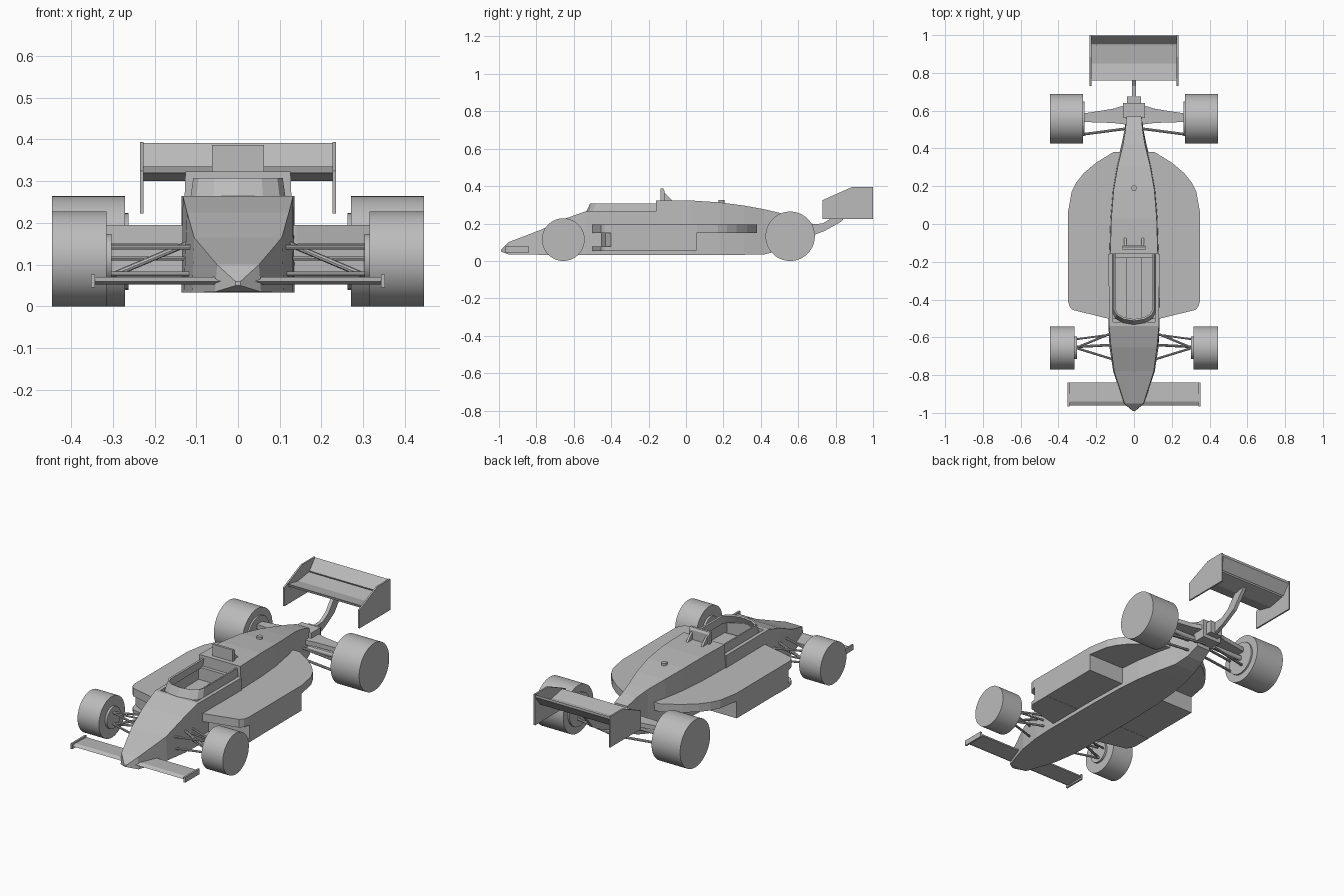
import bpy, bmesh, math
from mathutils import Vector

cube = bpy.data.objects.get("Cube")
if cube:
    bpy.data.objects.remove(cube, do_unlink=True)

grey = bpy.data.materials.new("body_grey")
grey.use_nodes = True
grey.diffuse_color = (0.5, 0.5, 0.5, 1)
grey.node_tree.nodes["Principled BSDF"].inputs["Base Color"].default_value = (0.5, 0.5, 0.5, 1)
SIDES = (("left", 1), ("right", -1))


def finish(name, bm, smooth=False):
    bmesh.ops.recalc_face_normals(bm, faces=bm.faces)
    mesh = bpy.data.meshes.new(name)
    bm.to_mesh(mesh)
    bm.free()
    mesh.materials.append(grey)
    ob = bpy.data.objects.new(name, mesh)
    bpy.context.collection.objects.link(ob)
    if smooth:
        bpy.ops.object.select_all(action="DESELECT")
        ob.select_set(True)
        bpy.context.view_layer.objects.active = ob
        bpy.ops.object.shade_smooth_by_angle(angle=math.radians(30))
    return ob


def loft(rings, caps=True):
    """Skin closed rings of equal length."""
    bm = bmesh.new()
    loops = [[bm.verts.new(p) for p in ring] for ring in rings]
    n = len(loops[0])
    for a, b in zip(loops, loops[1:]):
        for i in range(n):
            j = (i + 1) % n
            bm.faces.new((a[i], a[j], b[j], b[i]))
    if caps:
        bm.faces.new(loops[0])
        bm.faces.new(loops[-1])
    return bm


def side_prism(name, outline, x0, x1):
    """Outline in (y, z), extruded across x."""
    return finish(name, loft([[(x, y, z) for y, z in outline] for x in (x0, x1)]))


def plan_prism(name, outline, z0, z1, s=1):
    """Outline in (x, y), extruded up z."""
    return finish(name, loft([[(s * x, y, z) for x, y in outline] for z in (z0, z1)]))


def box(name, x0, x1, y0, y1, z0, z1):
    return side_prism(name, [(y0, z0), (y1, z0), (y1, z1), (y0, z1)], x0, x1)


def tube(name, a, b, r, sides=8, smooth=True):
    """Cylinder between two points."""
    a, b = Vector(a), Vector(b)
    rot = (b - a).to_track_quat("Z", "Y")
    angles = [2 * math.pi * i / sides for i in range(sides)]
    ring = [rot @ Vector((r * math.cos(t), r * math.sin(t), 0)) for t in angles]
    return finish(name, loft([[p + end for p in ring] for end in (a, b)]), smooth)


def hull(sections):
    """Sections: y, bottom half width, top half width, bottom z, top z."""
    return loft([[(-wb, y, zb), (wb, y, zb), (wt, y, zt), (-wt, y, zt)]
                 for y, wb, wt, zb, zt in sections])


# Nose and cockpit tub, with the cockpit floor sunk into the top
bm = hull([
    (-0.99, 0.006, 0.006, 0.05, 0.06),
    (-0.95, 0.055, 0.05, 0.035, 0.1),
    (-0.78, 0.11, 0.105, 0.033, 0.165),
    (-0.65, 0.13, 0.122, 0.033, 0.225),
    (-0.54, 0.135, 0.132, 0.033, 0.264),
    (-0.16, 0.135, 0.135, 0.033, 0.264),
])
bm.faces.ensure_lookup_table()
bmesh.ops.recalc_face_normals(bm, faces=bm.faces)
top = [f for f in bm.faces if f.normal.z > 0.9 and -0.4 < f.calc_center_median().y < -0.3]
bmesh.ops.inset_individual(bm, faces=top, thickness=0.028)
floor = bmesh.ops.extrude_discrete_faces(bm, faces=top)["faces"]
for f in floor:
    bmesh.ops.translate(bm, verts=f.verts, vec=(0, 0, -0.17))
finish("nose_and_tub", bm)

# Cockpit coaming with a rounded screen
right_half = [(0.114, -0.16), (0.114, -0.47), (0.1, -0.5), (0.06, -0.525), (0, -0.535)]
path = right_half + [(-x, y) for x, y in reversed(right_half[:-1])]
bm = bmesh.new()
rows = [[bm.verts.new((x * k, -0.16 + (y + 0.16) * k, z)) for x, y in path]
        for z, k in ((0.26, 1), (0.308, 0.94))]
for i in range(len(path) - 1):
    bm.faces.new((rows[0][i], rows[0][i + 1], rows[1][i + 1], rows[1][i]))
coaming = finish("cockpit_coaming", bm)
coaming.modifiers.new("thickness", "SOLIDIFY").thickness = 0.01

# Engine cover tapering to the tail
finish("engine_cover", hull([
    (-0.16, 0.135, 0.126, 0.033, 0.323),
    (0.03, 0.13, 0.12, 0.033, 0.323),
    (0.18, 0.117, 0.108, 0.033, 0.313),
    (0.31, 0.095, 0.085, 0.033, 0.296),
    (0.42, 0.066, 0.058, 0.035, 0.276),
    (0.5, 0.05, 0.045, 0.055, 0.257),
    (0.57, 0.042, 0.04, 0.09, 0.235),
]))
tube("filler_cap", (0, 0.19, 0.29), (0, 0.19, 0.325), 0.015, 16)

# Headrest plate and its two braces
side_prism("headrest", [(-0.135, 0.32), (-0.115, 0.32), (-0.115, 0.375),
                        (-0.122, 0.387), (-0.135, 0.387)], -0.062, 0.062)
for side, s in SIDES:
    side_prism(side + "_headrest_brace", [(-0.12, 0.32), (-0.07, 0.32), (-0.12, 0.37)],
               s * 0.04, s * 0.052)

# Gearbox and rear wing blade
box("gearbox", -0.058, 0.058, 0.56, 0.64, 0.11, 0.215)
box("gearbox_tail", -0.038, 0.038, 0.64, 0.675, 0.13, 0.2)
side_prism("rear_wing_blade", [(0.66, 0.13), (0.74, 0.16), (0.83, 0.21), (0.91, 0.31),
                               (0.84, 0.305), (0.78, 0.23), (0.73, 0.2), (0.66, 0.195)],
           -0.01, 0.01)

# Rear wing planes
side_prism("rear_wing_main", [(0.76, 0.335), (0.765, 0.32), (0.85, 0.3), (0.945, 0.32),
                              (0.945, 0.332), (0.85, 0.318)], -0.228, 0.228)
side_prism("rear_wing_flap", [(0.95, 0.335), (0.955, 0.322), (0.998, 0.378), (0.998, 0.392)],
           -0.228, 0.228)

# Front wing plane
side_prism("front_wing", [(-0.96, 0.06), (-0.94, 0.053), (-0.84, 0.057), (-0.84, 0.065),
                          (-0.94, 0.07)], -0.348, 0.348)

pod_tail = [(0.35, 0.06), (0.33, 0.17), (0.305, 0.22), (0.265, 0.27), (0.2, 0.325),
            (0.11, 0.38), (0.04, 0.38)]
pod_front = [(0.04, -0.505), (0.14, -0.5), (0.325, -0.455), (0.342, -0.435), (0.35, -0.405)]

for side, s in SIDES:
    # Wing end plates
    side_prism(side + "_rear_end_plate", [(0.73, 0.223), (1, 0.223), (1, 0.394),
                                          (0.885, 0.394), (0.73, 0.325)], s * 0.226, s * 0.235)
    box(side + "_front_end_plate", s * 0.342, s * 0.352, -0.965, -0.84, 0.046, 0.076)

    # Side pod: overhanging top, lower box and intake lip
    plan_prism(side + "_pod_top", pod_front + pod_tail, 0.15, 0.195, s)
    plan_prism(side + "_pod_box", [(0.04, -0.465), (0.3, -0.43), (0.35, -0.4),
                                   (0.35, 0.055), (0.04, 0.055)], 0.055, 0.152, s)
    plan_prism(side + "_pod_lip", pod_front + [(0.35, -0.3), (0.04, -0.3)], 0.054, 0.076, s)

    # Wheels and hubs
    tube(side + "_front_wheel", (s * 0.315, -0.656, 0.114), (s * 0.446, -0.656, 0.114), 0.114, 64)
    tube(side + "_front_hub", (s * 0.303, -0.656, 0.114), (s * 0.32, -0.656, 0.114), 0.06, 32)
    tube(side + "_rear_wheel", (s * 0.271, 0.557, 0.132), (s * 0.446, 0.557, 0.132), 0.132, 64)
    tube(side + "_rear_hub", (s * 0.262, 0.557, 0.132), (s * 0.28, 0.557, 0.132), 0.092, 32)
    tube(side + "_rear_axle", (s * 0.03, 0.557, 0.132), (s * 0.265, 0.557, 0.132), 0.014, 12)

    # Front wishbones, push rod and steering arm
    for level, z in (("upper", 0.142), ("lower", 0.078)):
        for end, y in (("fore", -0.72), ("aft", -0.57)):
            tube(f"{side}_front_{level}_{end}_arm", (s * 0.1, y, z),
                 (s * 0.308, -0.656, z), 0.006)
    tube(side + "_front_push_rod", (s * 0.11, -0.64, 0.155), (s * 0.305, -0.65, 0.073), 0.007)
    tube(side + "_steering_arm", (s * 0.1, -0.582, 0.115), (s * 0.305, -0.61, 0.115), 0.005)

    # Rear suspension: wide upper arm and lower rods
    plan_prism(side + "_rear_upper_arm", [(0.03, 0.525), (0.11, 0.535), (0.268, 0.54),
                                          (0.268, 0.585), (0.11, 0.61), (0.03, 0.635)],
               0.16, 0.185, s)
    for level, z in (("upper", 0.15), ("lower", 0.09)):
        tube(f"{side}_rear_{level}_rod", (s * 0.04, 0.505, z), (s * 0.268, 0.475, z), 0.007)
    tube(side + "_rear_lower_link", (s * 0.03, 0.62, 0.085), (s * 0.268, 0.57, 0.085), 0.007)
